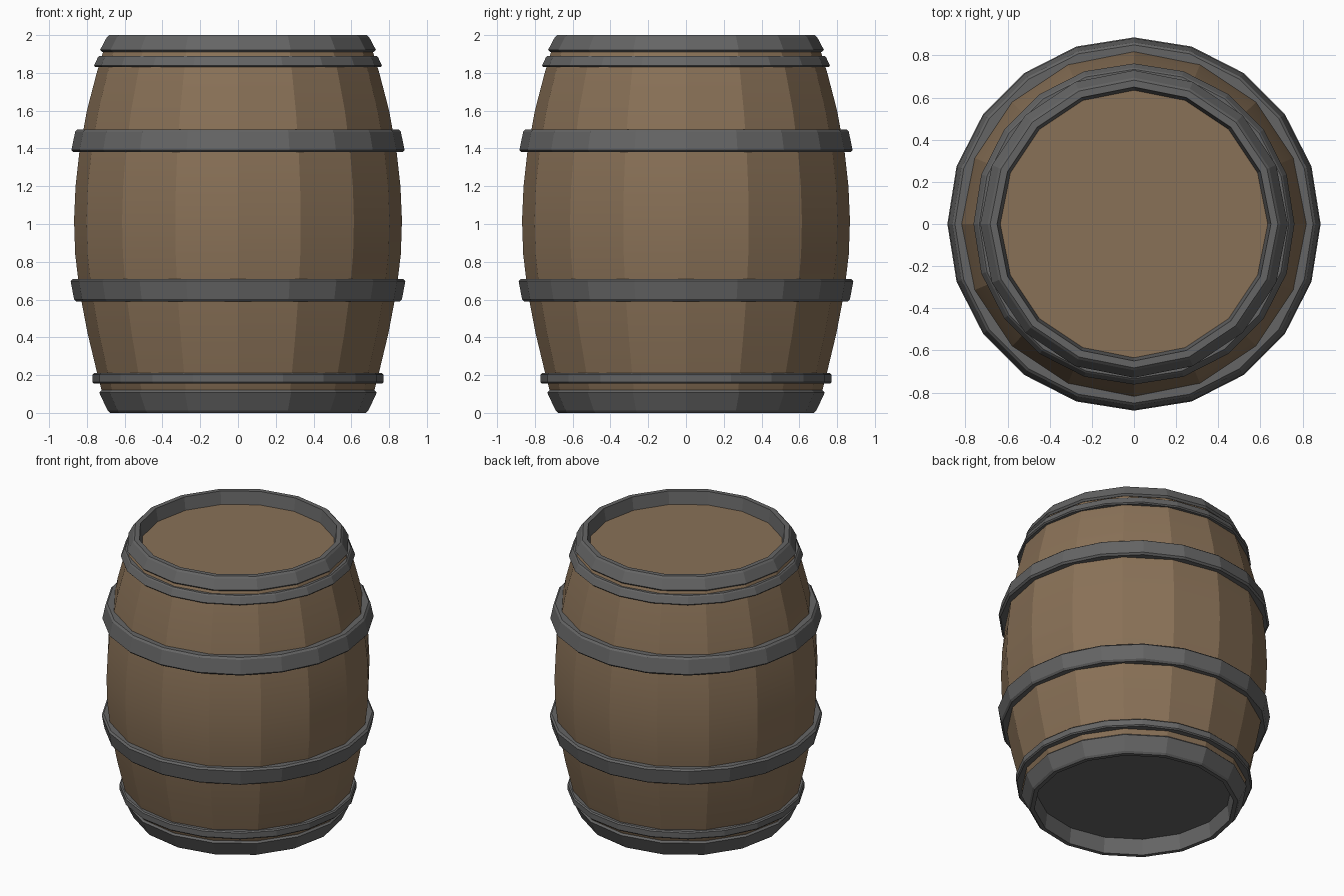
import bpy, bmesh, math

if "Cube" in bpy.data.objects:
    bpy.data.objects.remove(bpy.data.objects["Cube"])


def material(name, rgb):
    m = bpy.data.materials.new(name)
    m.diffuse_color = (*rgb, 1)
    m.use_nodes = True
    m.node_tree.nodes["Principled BSDF"].inputs["Base Color"].default_value = m.diffuse_color
    return m


WOOD = material("wood", (0.25, 0.165, 0.095))
IRON = material("iron", (0.13, 0.13, 0.13))


def lathe(name, profile, sides, mat, closed=True):
    """Revolve an (r, z) profile about z; the first vertex of each ring lies on +x."""
    bm = bmesh.new()
    rings = []
    for k in range(sides):
        a = 2 * math.pi * k / sides
        rings.append([bm.verts.new((r * math.cos(a), r * math.sin(a), z)) for r, z in profile])
    n = len(profile)
    for k in range(sides):
        p, q = rings[k], rings[(k + 1) % sides]
        for i in range(n if closed else n - 1):
            j = (i + 1) % n
            bm.faces.new((p[i], q[i], q[j], p[j]))
    bmesh.ops.recalc_face_normals(bm, faces=bm.faces)
    return finish(name, bm, mat)


def disc(name, radius, z, sides, mat, up):
    bm = bmesh.new()
    step = 2 * math.pi / sides
    vs = [bm.verts.new((radius * math.cos(k * step), radius * math.sin(k * step), z)) for k in range(sides)]
    f = bm.faces.new(vs)
    if not up:
        f.normal_flip()
    return finish(name, bm, mat)


def finish(name, bm, mat):
    me = bpy.data.meshes.new(name)
    bm.to_mesh(me)
    bm.free()
    me.materials.append(mat)
    ob = bpy.data.objects.new(name, me)
    bpy.context.collection.objects.link(ob)
    return ob


def hoop(name, z0, z1, r0, r1, inner0, inner1, sides, c=0.012):
    """Iron band with chamfered outer edges; r0/r1 are its bottom/top outer radii."""
    return lathe(name, [(inner0, z0), (r0 - c, z0), (r0, z0 + c), (r1, z1 - c),
                        (r1 - c, z1), (inner1, z1)], sides, IRON)


# Bulging wooden staves
staves = lathe("staves", [(0.700, 0.08), (0.722, 0.12), (0.748, 0.22), (0.796, 0.42), (0.838, 0.64),
                          (0.862, 0.84), (0.868, 1.02), (0.860, 1.20), (0.840, 1.38),
                          (0.800, 1.60), (0.748, 1.80), (0.715, 1.91), (0.695, 1.94)],
               16, WOOD, closed=False)
bpy.context.view_layer.objects.active = staves
staves.select_set(True)
bpy.ops.object.shade_smooth_by_angle(angle=math.radians(18))

# Rims at both ends
hoop("top_rim", 1.91, 2.0, 0.73, 0.695, 0.635, 0.65, 16)
hoop("bottom_rim", 0.0, 0.12, 0.69, 0.735, 0.65, 0.635, 16)

# Bands around the body
hoop("upper_thin_hoop", 1.83, 1.89, 0.762, 0.742, 0.72, 0.70, 20, 0.008)
hoop("upper_wide_hoop", 1.38, 1.50, 0.882, 0.862, 0.81, 0.79, 20)
hoop("lower_wide_hoop", 0.59, 0.71, 0.868, 0.886, 0.79, 0.81, 20)
hoop("lower_thin_hoop", 0.155, 0.21, 0.77, 0.77, 0.70, 0.71, 20, 0.008)

# Recessed ends
disc("top_lid", 0.68, 1.91, 16, WOOD, True)
disc("bottom_lid", 0.68, 0.11, 16, IRON, False)
